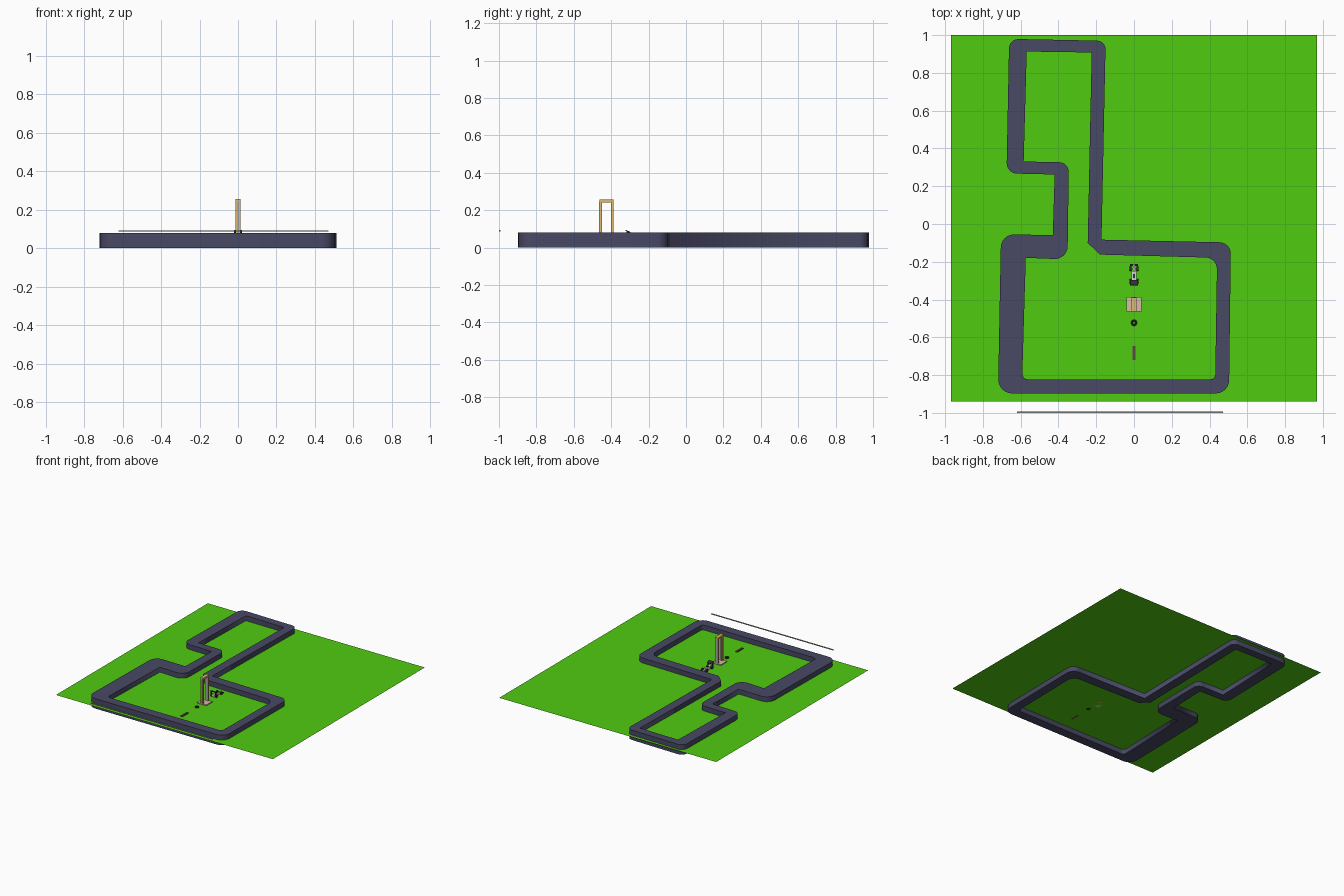
import bpy, math
from mathutils import Vector

if "Cube" in bpy.data.objects:
    bpy.data.objects.remove(bpy.data.objects["Cube"])

G = 0.04  # ground level


def mat(name, col):
    m = bpy.data.materials.new(name)
    m.diffuse_color = (*col, 1)
    m.use_nodes = True
    m.node_tree.nodes["Principled BSDF"].inputs["Base Color"].default_value = m.diffuse_color
    return m


green = mat("grass", (0.08, 0.6, 0.005))
asphalt = mat("asphalt", (0.065, 0.065, 0.13))
tan = mat("tan", (0.75, 0.5, 0.15))
pink = mat("pale_wood", (0.7, 0.5, 0.38))
grey = mat("grey", (0.4, 0.42, 0.43))
dark = mat("dark", (0.03, 0.03, 0.035))
white = mat("white", (0.7, 0.68, 0.64))
brown = mat("brown", (0.12, 0.07, 0.05))


def box(name, x0, x1, y0, y1, z0, z1, m):
    bpy.ops.mesh.primitive_cube_add(size=1, location=((x0 + x1) / 2, (y0 + y1) / 2, (z0 + z1) / 2))
    o = bpy.context.object
    o.name = name
    o.scale = (x1 - x0, y1 - y0, z1 - z0)
    o.data.materials.append(m)
    return o


def rounded(corners, steps=6):
    # replace every corner (x, y, radius) by a small curve
    out = []
    n = len(corners)
    for i, (x, y, r) in enumerate(corners):
        p = Vector((x, y))
        a = (Vector(corners[i - 1][:2]) - p).normalized()
        b = (Vector(corners[(i + 1) % n][:2]) - p).normalized()
        if r == 0:
            out.append(p)
            continue
        c = p + (a + b) * r
        for k in range(steps + 1):
            t = math.pi / 2 * k / steps
            out.append(c - b * r * math.cos(t) - a * r * math.sin(t))
    return out


# Ground sheet
bpy.ops.mesh.primitive_plane_add(size=1, location=(0, 0.03, G))
ground = bpy.context.object
ground.name = "ground"
ground.scale = (1.94, 1.94, 1)
ground.data.materials.append(green)

# Race track: outer and inner outline, extruded as a solid ring
outer = [(-0.661, 0.98, .05), (-0.15, 0.97, .045), (-0.172, -0.083, 0), (0.513, -0.098, .06),
         (0.503, -0.897, .07), (-0.72, -0.897, .075), (-0.704, -0.054, .07), (-0.43, -0.059, 0),
         (-0.42, 0.262, 0), (-0.675, 0.268, .055)]
inner = [(-0.568, 0.913, 0), (-0.224, 0.908, 0), (-0.245, -0.1, 0), (-0.18, -0.162, 0),
         (0.44, -0.179, .06), (0.43, -0.822, .025), (-0.592, -0.822, .03), (-0.573, -0.179, 0),
         (-0.352, -0.188, .07), (-0.345, 0.326, .05), (-0.584, 0.331, 0)]
cu = bpy.data.curves.new("race_track", 'CURVE')
cu.dimensions = '2D'
cu.fill_mode = 'BOTH'
cu.extrude = 0.04
for loop in (outer, inner):
    pts = rounded(loop)
    s = cu.splines.new('POLY')
    s.points.add(len(pts) - 1)
    for q, p in zip(s.points, pts):
        q.co = (p.x, p.y, 0, 1)
    s.use_cyclic_u = True
cu.materials.append(asphalt)
track = bpy.data.objects.new("race_track", cu)
track.location.z = 0.04
bpy.context.collection.objects.link(track)
bpy.ops.object.select_all(action='DESELECT')
track.select_set(True)
bpy.context.view_layer.objects.active = track
bpy.ops.object.convert(target='MESH')

# Thin rail in front of the ground
box("front_rail", -0.62, 0.47, -1.0, -0.992, 0.087, 0.093, grey)

# Gate: base plate, two posts and a lintel
box("gate_base", -0.041, 0.041, -0.463, -0.387, G, G + 0.008, pink)
for n, y in (("front", -0.463), ("back", -0.401)):
    box("gate_post_" + n, -0.013, 0.013, y, y + 0.013, G, 0.243, tan)
    box("gate_strip_" + n, -0.005, 0.005, y - 0.001, y + 0.014, G, 0.243, grey)
box("gate_lintel", -0.013, 0.013, -0.463, -0.388, 0.242, 0.256, tan)

# Loose tyre, half sunk in the ground
bpy.ops.mesh.primitive_torus_add(location=(0, -0.523, G + 0.003), major_radius=0.0115, minor_radius=0.005,
                                 major_segments=24, minor_segments=10)
tyre = bpy.context.object
tyre.name = "loose_tyre"
tyre.data.materials.append(dark)
bpy.ops.object.shade_smooth_by_angle()

# Small plank on the ground
box("plank", -0.008, 0.008, -0.72, -0.645, G, G + 0.007, brown)

# Race car: body, nose, cockpit, wings, wheels
box("car_body", -0.012, 0.012, -0.315, -0.25, 0.046, 0.064, white)
box("car_nose", -0.006, 0.006, -0.25, -0.212, 0.046, 0.056, white)
box("car_cockpit", -0.006, 0.006, -0.285, -0.265, 0.06, 0.07, dark)
box("front_wing", -0.022, 0.022, -0.222, -0.212, 0.044, 0.048, dark)
wing = box("rear_wing", -0.022, 0.022, -0.325, -0.297, 0.084, 0.089, dark)
wing.rotation_euler.x = -0.4
for s in (-1, 1):
    x = s * 0.019
    box("wing_strut", x - 0.002, x + 0.002, -0.318, -0.306, 0.06, 0.088, dark)
    for n, y in (("rear", -0.303), ("front", -0.238)):
        bpy.ops.mesh.primitive_cylinder_add(vertices=16, radius=0.012, depth=0.01,
                                            location=(x, y, G + 0.012), rotation=(0, math.pi / 2, 0))
        w = bpy.context.object
        w.name = n + "_wheel"
        w.data.materials.append(dark)
        bpy.ops.object.shade_smooth_by_angle()
for y in (-0.303, -0.238):
    box("axle", -0.019, 0.019, y - 0.002, y + 0.002, 0.05, 0.054, grey)
